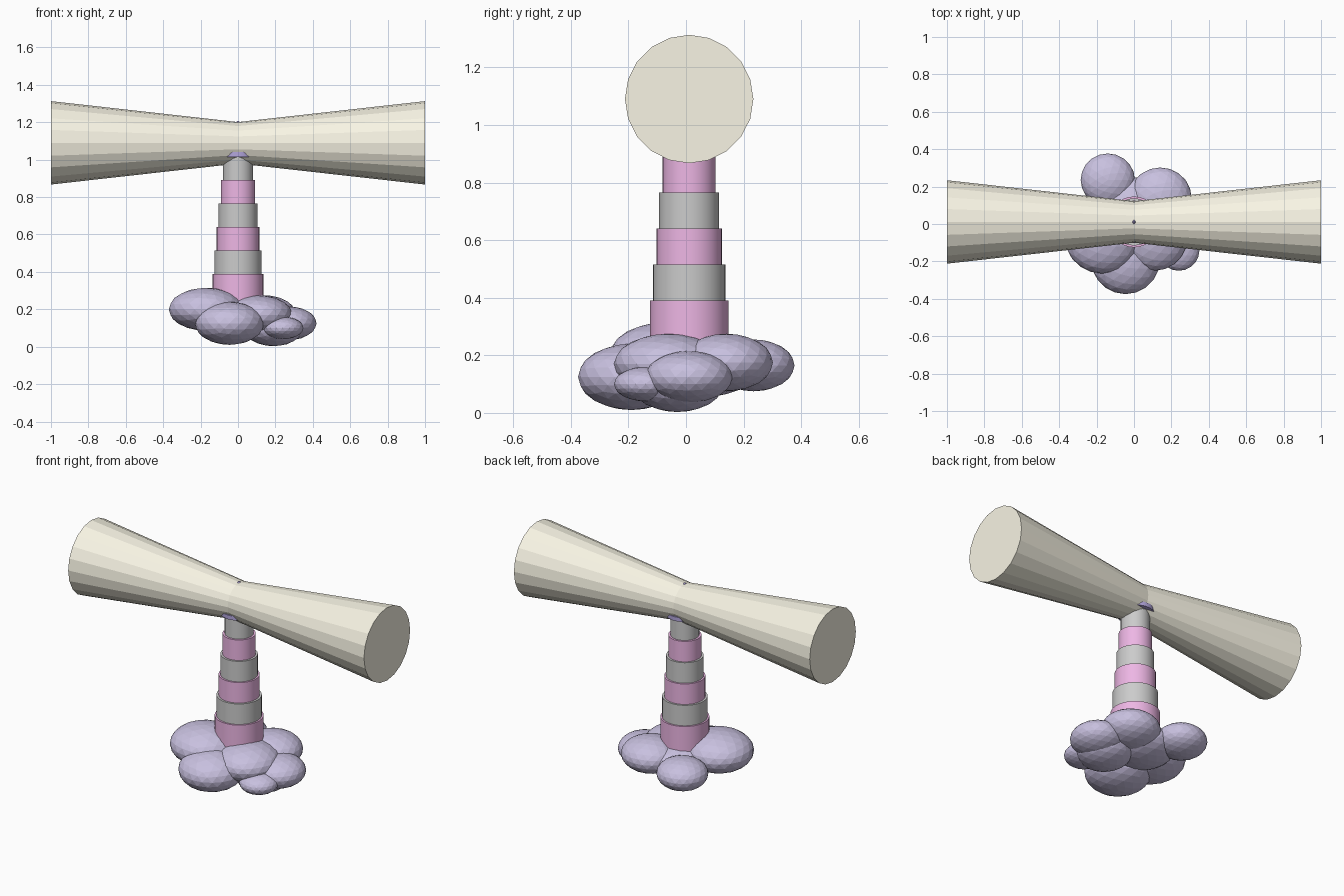
import bpy, math
from mathutils import Matrix

if "Cube" in bpy.data.objects:
    bpy.data.objects.remove(bpy.data.objects["Cube"])

CY = 0.011  # tower axis in y


def mat(name, rgb):
    m = bpy.data.materials.new(name)
    m.diffuse_color = (*rgb, 1)
    m.use_nodes = True
    m.node_tree.nodes["Principled BSDF"].inputs["Base Color"].default_value = m.diffuse_color
    return m


PINK = mat("pink_paint", (0.85, 0.47, 0.78))
WHITE = mat("white_paint", (0.86, 0.86, 0.87))
ROCK = mat("rock_purple", (0.58, 0.53, 0.74))
BEAM = mat("light_cream", (0.94, 0.91, 0.78))
TRIM = mat("trim_violet", (0.45, 0.38, 0.72))


def finish(name, m):
    o = bpy.context.object
    o.name = name
    o.data.materials.append(m)
    return o


def cone(name, z0, z1, r0, r1, m, sides=32, smooth=True):
    bpy.ops.mesh.primitive_cone_add(vertices=sides, radius1=r0, radius2=r1,
                                    depth=z1 - z0, location=(0, CY, (z0 + z1) / 2))
    if smooth:
        bpy.ops.object.shade_smooth_by_angle(angle=math.radians(30))
    return finish(name, m)


# Striped tower, each band narrower than the one below
for i, r in enumerate((0.136, 0.126, 0.114, 0.104, 0.092, 0.08)):
    top = 0.39 + 0.125 * i
    bottom = 0.2 if i == 0 else top - 0.125
    cone(f"tower_band_{i + 1}", bottom, top, r, r, WHITE if i % 2 else PINK)

# Gallery, lamp room and roof, mostly inside the light beams
cone("gallery", 1.015, 1.04, 0.107, 0.107, TRIM)
cone("lamp_room", 1.04, 1.12, 0.06, 0.06, BEAM)
cone("roof", 1.12, 1.206, 0.085, 0.004, TRIM)

# Two light beams widening outwards along x
for side, name in ((1, "right"), (-1, "left")):
    o = cone(f"light_beam_{name}", 0, 1, 0.111, 0.223, BEAM, 20, False)
    o.data.transform(Matrix.Translation((0, 0, 0.5)))
    o.data.transform(Matrix.Rotation(side * math.pi / 2, 4, 'Y'))
    o.location = (0, CY, 1.09)

# Rocks: centre, radii
rocks = [
    ((-0.17, -0.07, 0.20), (0.20, 0.195, 0.115)),
    ((-0.045, -0.19, 0.125), (0.185, 0.185, 0.115)),
    ((0.11, -0.06, 0.17), (0.18, 0.19, 0.105)),
    ((0.14, 0.14, 0.175), (0.168, 0.162, 0.10)),
    ((-0.14, 0.235, 0.165), (0.145, 0.142, 0.09)),
    ((0.27, 0.01, 0.125), (0.15, 0.152, 0.09)),
    ((0.19, -0.03, 0.10), (0.16, 0.16, 0.097)),
    ((0.24, -0.14, 0.10), (0.11, 0.11, 0.06)),
    ((0.0, 0.06, 0.155), (0.19, 0.19, 0.10)),
]
for i, (c, s) in enumerate(rocks):
    bpy.ops.mesh.primitive_ico_sphere_add(subdivisions=3, radius=1, location=c)
    o = finish(f"rock_{i + 1}", ROCK)
    o.scale = s
